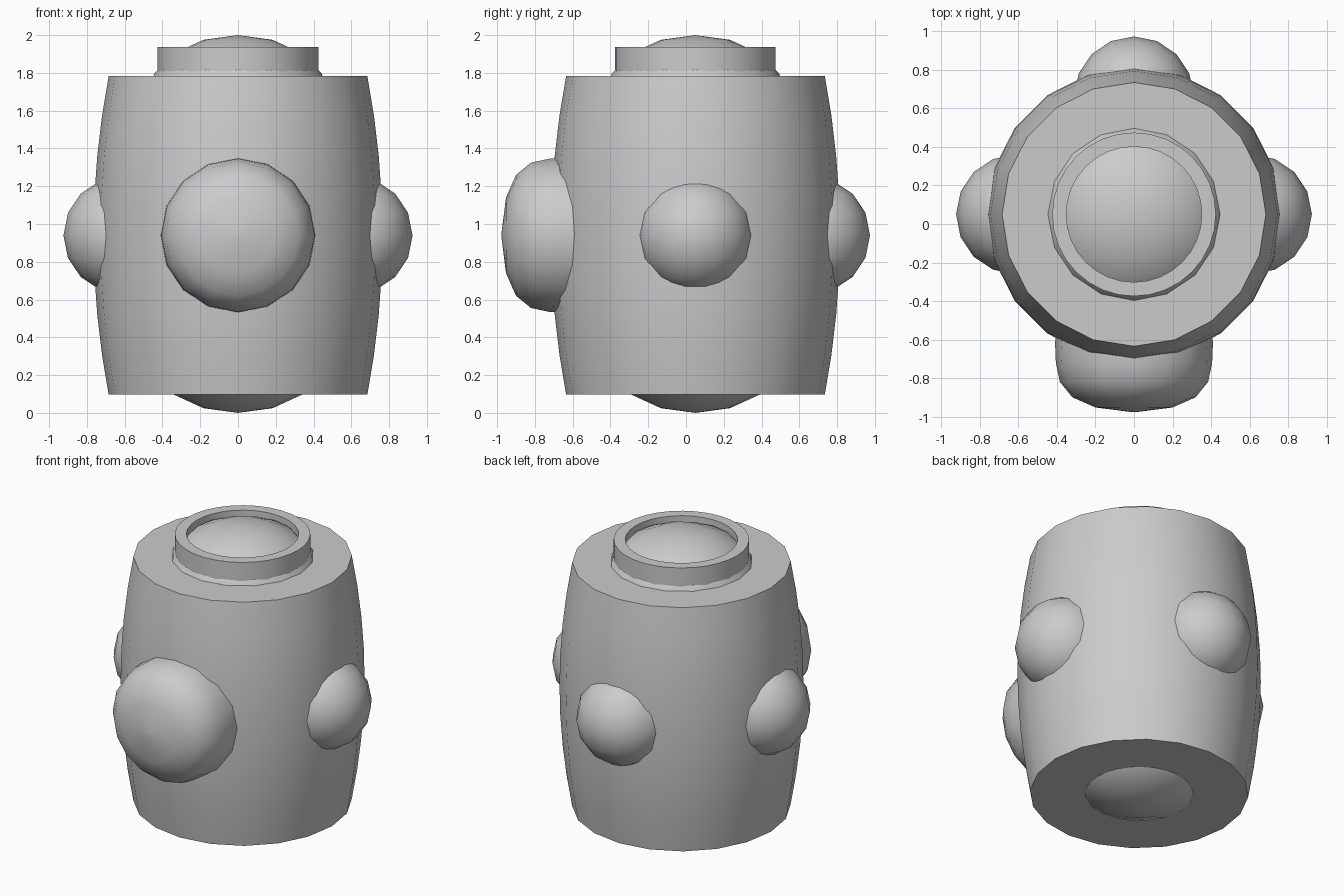
import bpy, math
from mathutils import Matrix

cube = bpy.data.objects.get("Cube")
if cube:
    bpy.data.objects.remove(cube)

grey = bpy.data.materials.new("plain_grey")
grey.use_nodes = True
grey.diffuse_color = (0.6, 0.6, 0.6, 1)
grey.node_tree.nodes["Principled BSDF"].inputs["Base Color"].default_value = (0.6, 0.6, 0.6, 1)

AXIS_Y = 0.05
MID_Z = 0.94


def finish(obj, name):
    obj.name = name
    obj.data.materials.append(grey)
    bpy.ops.object.select_all(action="DESELECT")
    obj.select_set(True)
    bpy.context.view_layer.objects.active = obj
    bpy.ops.object.shade_smooth_by_angle(angle=math.radians(40))
    return obj


def lathe(name, profile, sides, closed=False):
    """Turn a (radius, height) profile around z; end points get flat caps."""
    verts, faces = [], []
    for r, z in profile:
        for i in range(sides):
            a = 2 * math.pi * i / sides
            verts.append((r * math.cos(a), r * math.sin(a), z))
    n = len(profile)
    for k in range(n if closed else n - 1):
        for i in range(sides):
            j, m = (i + 1) % sides, (k + 1) % n
            faces.append((k * sides + i, k * sides + j, m * sides + j, m * sides + i))
    if not closed:
        faces.append(tuple(reversed(range(sides))))
        faces.append(tuple(range((n - 1) * sides, n * sides)))
    mesh = bpy.data.meshes.new(name)
    mesh.from_pydata(verts, [], faces)
    obj = bpy.data.objects.new(name, mesh)
    bpy.context.collection.objects.link(obj)
    return finish(obj, name)


def ball(name, center, radii):
    bpy.ops.mesh.primitive_uv_sphere_add(segments=16, ring_count=8, radius=1, location=center)
    obj = bpy.context.object
    obj.scale = radii
    return finish(obj, name)


# Barrel body with a gentle bulge
body_profile = []
for i in range(9):
    t = i / 4 - 1
    body_profile.append((0.765 - 0.08 * t * t, MID_Z + 0.843 * t))
body = lathe("barrel_body", body_profile, 20)
body.location.y = AXIS_Y

# Raised collar on top
collar = lathe("top_collar", [(0.425, 1.76), (0.425, 1.937), (0.352, 1.937), (0.352, 1.76)], 32, closed=True)
collar.location.y = AXIS_Y

# Shallow domes at both ends
ball("top_dome", (0, AXIS_Y, 1.67), (0.48, 0.48, 0.33))
ball("bottom_dome", (0, AXIS_Y, 0.33), (0.48, 0.48, 0.33))

# Round knobs on the sides and back
for name, x, y in (("left_knob", 1, 0), ("right_knob", -1, 0), ("back_knob", 0, 1)):
    ball(name, (0.613 * x, AXIS_Y + 0.613 * y, MID_Z), (0.311, 0.311, 0.311))

# Large rounded knob on the front
front = lathe("front_knob", [(0.40, 0.5), (0.41, 0.62), (0.406, 0.72), (0.385, 0.82),
                             (0.32, 0.9), (0.2, 0.953), (0.01, 0.977)], 16)
front.data.transform(Matrix.Rotation(math.pi / 2, 4, "X"))
front.location.z = MID_Z
